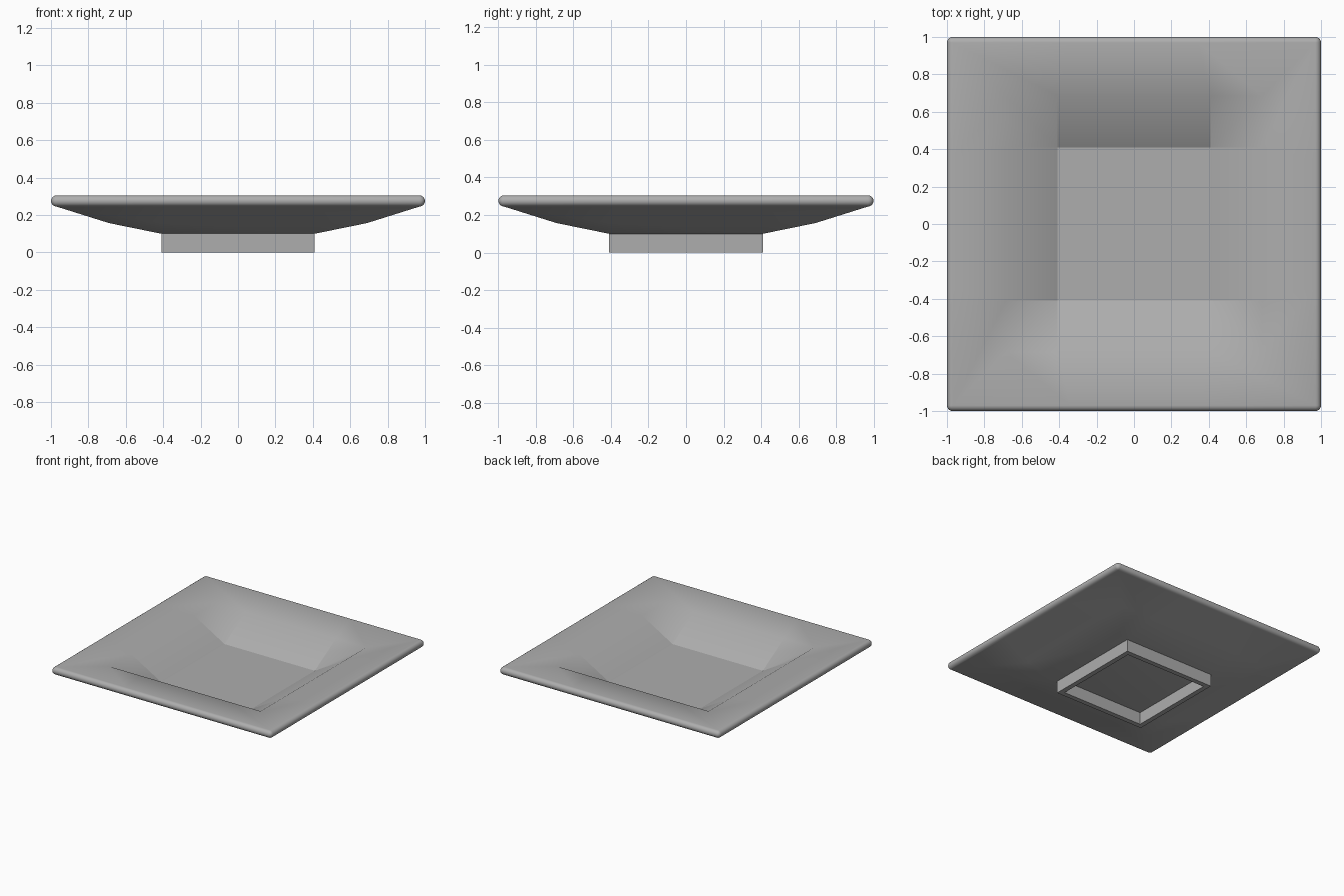
import bpy, bmesh
from math import sin, cos, pi

if "Cube" in bpy.data.objects:
    bpy.data.objects.remove(bpy.data.objects["Cube"])

grey = bpy.data.materials.new("grey_glaze")
grey.diffuse_color = (0.42, 0.42, 0.42, 1)
grey.use_nodes = True
grey.node_tree.nodes["Principled BSDF"].inputs["Base Color"].default_value = grey.diffuse_color

FLOOR, RIM, R = 0.41, 0.97, 0.03
N = 5                                   # points per rounded corner


def loop(bm, h, z, s):
    """Square loop of half-width h with rounded outer corners and side points at +-s."""
    r = max(0.0, h - RIM)
    pts = [(h, s)]
    for k in range(N):
        a = pi / 2 * k / (N - 1)
        pts.append((h - r + r * cos(a), h - r + r * sin(a)))
    pts.append((s, h))
    verts = []
    for q in range(4):
        for x, y in pts:
            for _ in range(q):
                x, y = -y, x
            verts.append(bm.verts.new((x, y, z)))
    return verts


def bridge(bm, a, b):
    n = len(a)
    for i in range(n):
        j = (i + 1) % n
        bm.faces.new((a[i], a[j], b[j], b[i]))


def finish(bm, name):
    bmesh.ops.recalc_face_normals(bm, faces=bm.faces)
    me = bpy.data.meshes.new(name)
    bm.to_mesh(me)
    bm.free()
    me.materials.append(grey)
    ob = bpy.data.objects.new(name, me)
    bpy.context.collection.objects.link(ob)
    return ob


# Plate body: inner floor, steep wall, flat lip, round rim, underside, base
profile = [(FLOOR, 0.115, FLOOR), (0.685, 0.275, FLOOR)]
for k in range(9):
    a = pi / 2 - pi * k / 8
    profile.append((RIM + R * cos(a), 0.275 + R * sin(a), 0.34))
profile += [(0.69, 0.157, FLOOR), (FLOOR, 0.10, FLOOR)]

bm = bmesh.new()
loops = [loop(bm, *p) for p in profile]
for a, b in zip(loops, loops[1:]):
    bridge(bm, a, b)
bm.faces.new(loops[0])
bm.faces.new(loops[-1])
bmesh.ops.remove_doubles(bm, verts=bm.verts, dist=0.0005)

# Smooth shading, crisp around the inner floor and where the wall turns its corners
for f in bm.faces:
    f.smooth = True
for e in bm.edges:
    p, q = sorted((v.co for v in e.verts), key=lambda c: c.z)
    if abs(p.z - 0.115) < 0.002:
        same_side = abs(p.x - q.x) < 0.001 or abs(p.y - q.y) < 0.001
        e.smooth = not same_side
finish(bm, "square_plate")

# Foot ring: hollow square frame under the plate
bm = bmesh.new()
frame = []
for h, z in ((0.41, 0.101), (0.41, 0.0), (0.37, 0.0), (0.37, 0.101)):
    frame.append([bm.verts.new((x * h, y * h, z)) for x, y in ((-1, -1), (1, -1), (1, 1), (-1, 1))])
for i in range(4):
    bridge(bm, frame[i], frame[(i + 1) % 4])
finish(bm, "foot_ring")
